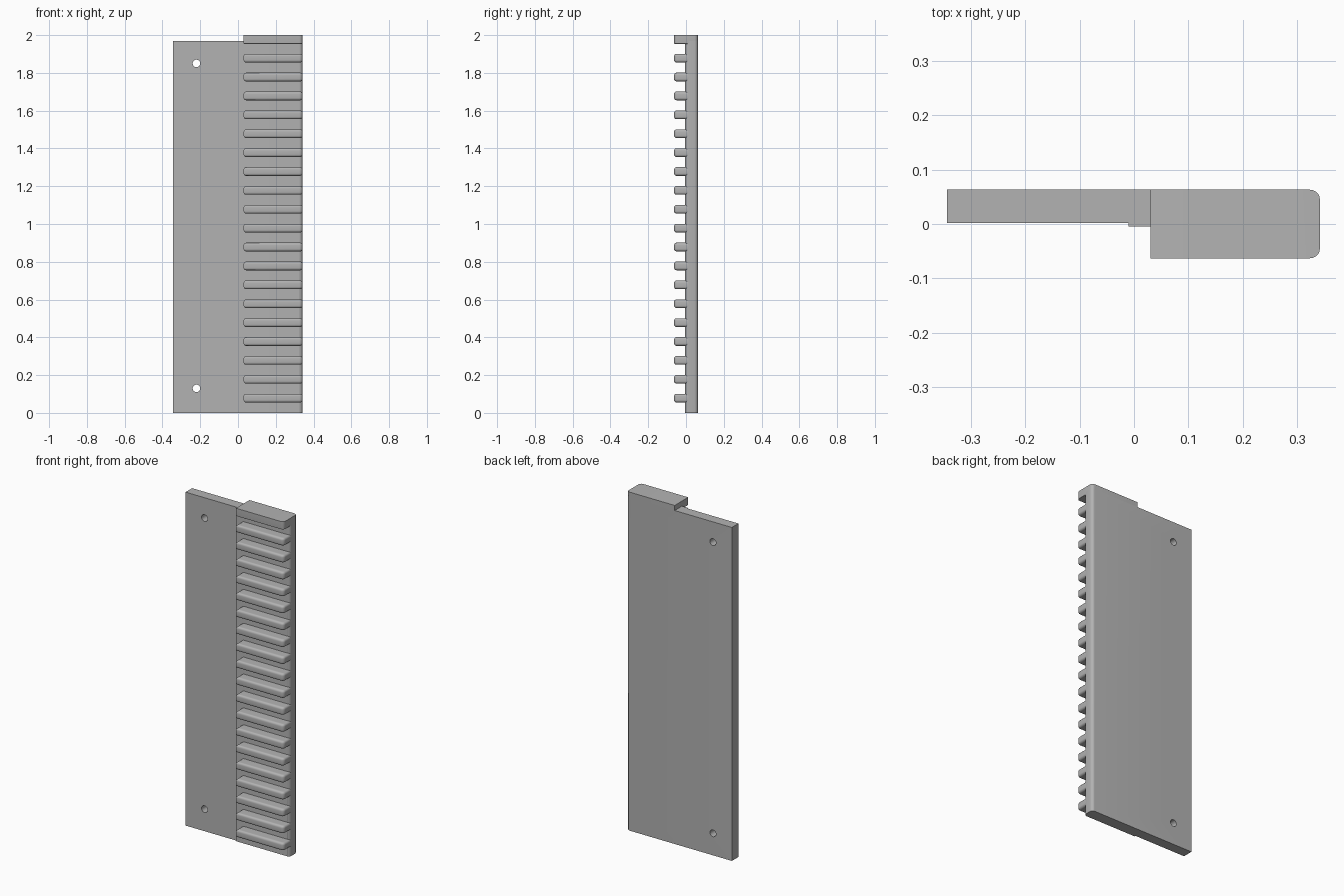
import bpy
import bmesh
import math

cube = bpy.data.objects.get("Cube")
if cube:
    bpy.data.objects.remove(cube, do_unlink=True)

grey = bpy.data.materials.new("plain grey")
grey.use_nodes = True
color = (0.45, 0.45, 0.45, 1)
grey.diffuse_color = color
grey.node_tree.nodes["Principled BSDF"].inputs["Base Color"].default_value = color

RIGHT, BACK, FRONT = 0.342, 0.063, -0.063
RIB_LEFT, RIB_H, PITCH = 0.03, 0.046, 0.1


def prism(profile, z0, z1):
    """Extrude a plan outline from z0 to z1."""
    bm = bmesh.new()
    face = bm.faces.new([bm.verts.new((x, y, z0)) for x, y in profile])
    top = bmesh.ops.extrude_face_region(bm, geom=[face])["geom"]
    for v in top:
        if isinstance(v, bmesh.types.BMVert):
            v.co.z = z1
    bmesh.ops.recalc_face_normals(bm, faces=bm.faces)
    return bm


def round_edges(bm, radius, test):
    """Bevel the edges whose midpoint and direction pass the test."""
    chosen = []
    for e in bm.edges:
        a, b = (v.co for v in e.verts)
        if test((a + b) / 2, (b - a).normalized()):
            chosen.append(e)
    bmesh.ops.bevel(bm, geom=chosen, offset=radius, segments=5, profile=0.5,
                    affect="EDGES", clamp_overlap=True)


def finish(bm, name):
    mesh = bpy.data.meshes.new(name)
    bm.to_mesh(mesh)
    bm.free()
    mesh.materials.append(grey)
    obj = bpy.data.objects.new(name, mesh)
    bpy.context.collection.objects.link(obj)
    return obj


def smooth(obj):
    bpy.ops.object.select_all(action="DESELECT")
    obj.select_set(True)
    bpy.context.view_layer.objects.active = obj
    bpy.ops.object.shade_smooth_by_angle(angle=math.radians(35))


# Back plate with a shallow step in front and a rounded right side
bm = prism([(-0.344, BACK), (-0.344, 0.002), (-0.01, 0.002), (-0.01, -0.005),
            (RIGHT, -0.005), (RIGHT, BACK)], 0, 1.97)
round_edges(bm, 0.018, lambda m, d: abs(d.z) > 0.9 and m.x > 0.3)
round_edges(bm, 0.008, lambda m, d: m.z < 0.01 and m.x > 0.33)
plate = finish(bm, "back_plate")

# Two screw holes
for i, z in enumerate((0.13, 1.85)):
    bpy.ops.mesh.primitive_cylinder_add(vertices=32, radius=0.02, depth=0.4,
                                        location=(-0.22, 0, z),
                                        rotation=(math.pi / 2, 0, 0))
    cutter = bpy.context.object
    cutter.name = f"hole_cutter_{i + 1}"
    cutter.data.materials.append(grey)
    cutter.hide_render = True
    cut = plate.modifiers.new("screw_hole", "BOOLEAN")
    cut.operation, cut.solver, cut.object = "DIFFERENCE", "EXACT", cutter
    bpy.context.view_layer.objects.active = plate
    bpy.ops.object.modifier_apply(modifier=cut.name)
    bpy.data.objects.remove(cutter, do_unlink=True)
smooth(plate)

# Row of rounded ribs up the right half
for i in range(19):
    z = 0.055 + i * PITCH
    bm = prism([(RIB_LEFT, 0.02), (RIB_LEFT, FRONT), (RIGHT, FRONT),
                (RIGHT, 0.02)], z, z + RIB_H)
    round_edges(bm, 0.018, lambda m, d: abs(d.z) > 0.9 and m.x > 0.3 and m.y < 0)
    round_edges(bm, 0.013, lambda m, d: abs(d.z) < 0.1 and m.y < 0.019)
    smooth(finish(bm, f"rib_{i + 1}"))

# Deep top rib reaching the back, with a flat top
bm = prism([(RIB_LEFT, BACK), (RIB_LEFT, FRONT), (RIGHT, FRONT), (RIGHT, BACK)],
           2 - RIB_H, 2)
round_edges(bm, 0.018, lambda m, d: abs(d.z) > 0.9 and m.x > 0.3)
round_edges(bm, 0.012, lambda m, d: abs(d.z) < 0.1 and (
    (m.z < 1.97 and m.y < BACK - 0.001) or m.x < RIB_LEFT + 0.001))
smooth(finish(bm, "top_rib"))
